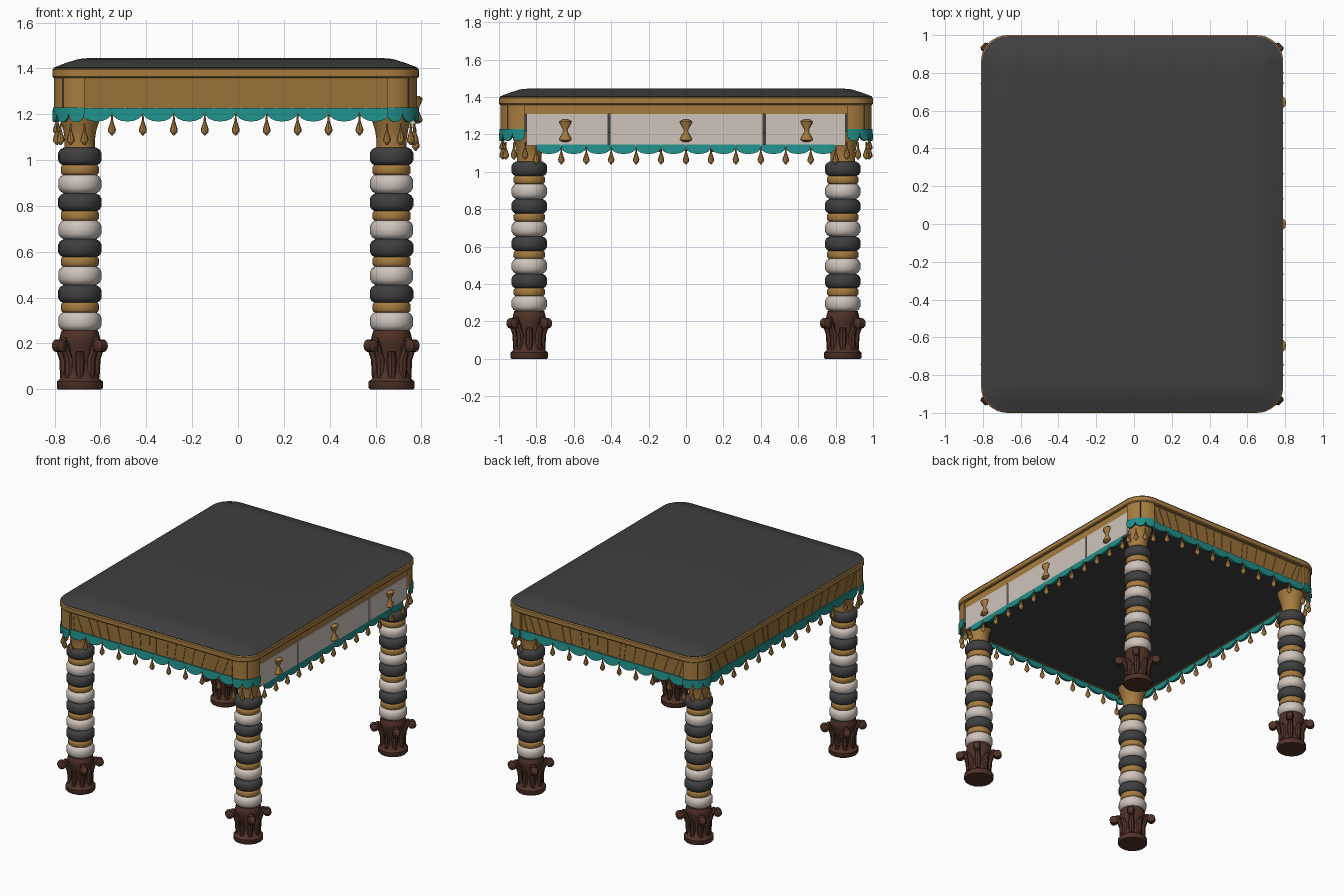
import bpy, bmesh, math, random

random.seed(4)
if "Cube" in bpy.data.objects:
    bpy.data.objects.remove(bpy.data.objects["Cube"], do_unlink=True)

HW, HL, R, CX = 0.80, 1.0, 0.14, -0.01     # half width, half length, corner radius, centre
made = []


def material(name, r, g, b):
    m = bpy.data.materials.new(name)
    m.use_nodes = True
    m.diffuse_color = (r, g, b, 1)
    m.node_tree.nodes["Principled BSDF"].inputs["Base Color"].default_value = (r, g, b, 1)
    return m


GOLD = material("gold", 0.38, 0.20, 0.05)
BRONZE = material("carved gold", 0.32, 0.165, 0.04)
DARK = material("charcoal", 0.05, 0.05, 0.052)
IVORY = material("ivory", 0.62, 0.55, 0.50)
TEAL = material("teal", 0.014, 0.27, 0.25)
BROWN = material("dark wood", 0.08, 0.032, 0.02)


def solid(name, shells, mat, x=CX, y=0):
    """One object from closed shells, each a list of equal rings joined in order."""
    bm = bmesh.new()
    for rings in shells:
        loops = [[bm.verts.new(p) for p in ring] for ring in rings]
        for a, b in zip(loops, loops[1:]):
            for i in range(len(a)):
                j = (i + 1) % len(a)
                bm.faces.new((a[i], a[j], b[j], b[i]))
        bm.faces.new(loops[0][::-1])
        bm.faces.new(loops[-1])
    bmesh.ops.recalc_face_normals(bm, faces=bm.faces)
    mesh = bpy.data.meshes.new(name)
    bm.to_mesh(mesh)
    bm.free()
    mesh.materials.append(mat)
    ob = bpy.data.objects.new(name, mesh)
    ob.location = (x, y, 0)
    bpy.context.collection.objects.link(ob)
    made.append(ob)
    return ob


def circle(x, y, z, r, n=16, sx=1):
    return [(x + sx * r * math.cos(2 * math.pi * i / n),
             y + r * math.sin(2 * math.pi * i / n), z) for i in range(n)]


def lathe(profile, x=0, y=0, z=0, n=16, sx=1):
    return [circle(x, y, z + h, r, n, sx) for r, h in profile]


def rect(x0, x1, y0, y1, z):
    return [(x0, y0, z), (x1, y0, z), (x1, y1, z), (x0, y1, z)]


def box(x0, x1, y0, y1, z0, z1):
    return [rect(x0, x1, y0, y1, z0), rect(x0, x1, y0, y1, z1)]


def rounded(inset, z, n=8):
    r = max(R - inset * 0.7, 0.02)
    cx, cy = HW - inset - r, HL - inset - r
    pts = []
    for q, (sx, sy) in enumerate(((1, 1), (-1, 1), (-1, -1), (1, -1))):
        for k in range(n + 1):
            a = math.pi / 2 * (q + k / n)
            pts.append((sx * cx + r * math.cos(a), sy * cy + r * math.sin(a), z))
    return pts


# Paths return position and outward normal for t in 0..1
def line(x0, y0, x1, y1, nx, ny):
    return lambda t: (x0 + (x1 - x0) * t, y0 + (y1 - y0) * t, nx, ny)


def arc(sx, sy, r):
    def pos(t):
        c, s = sx * math.cos(t * math.pi / 2), sy * math.sin(t * math.pi / 2)
        return sx * (HW - R) + r * c, sy * (HL - R) + r * s, c, s
    return pos


def valance(pos, n, top, joint, depth, bulge=0.008):
    """Scalloped band that follows a path."""
    rings = []
    for i in range(n):
        for k in range(9 if i == n - 1 else 8):
            u = -math.cos(math.pi * k / 8)
            w = math.sqrt(max(0, 1 - u * u))
            x, y, nx, ny = pos((i + (u + 1) / 2) / n)
            low = top - joint - depth * w
            b = bulge * w
            rings.append([(x, y, top), (x + nx * b, y + ny * b, low),
                          (x - nx * 0.012, y - ny * 0.012, low),
                          (x - nx * 0.012, y - ny * 0.012, top)])
    return rings


DROP = ((0.003, 0.02), (0.005, -0.01), (0.008, -0.02), (0.017, -0.048), (0.016, -0.06),
        (0.010, -0.066), (0.003, -0.075))


def drops(pos, n, z, first, last):
    return [lathe(DROP, *pos(i / n)[:2], z, 8) for i in range(first, last + 1)]


# Table top and rim
solid("table_top", [[rounded(i, z) for i, z in
      ((0.012, 1.39), (0.006, 1.403), (0.06, 1.424), (0.115, 1.441), (0.16, 1.445))]], DARK)
solid("top_rim", [[rounded(i, z) for i, z in
      ((0.006, 1.358), (0, 1.364), (0, 1.394), (0.006, 1.4))]], GOLD)
solid("underside_panel", [box(-0.755, 0.755, -0.955, 0.955, 1.21, 1.36),
      [rect(0.73, 0.765, -0.85, 0.85, 1.14), rect(0.5, 0.765, -0.85, 0.85, 1.212)]], DARK)

# Aprons on three sides, a rail above the drawers
solid("apron", [box(-0.68, 0.68, -0.972, -0.95, 1.21, 1.36),
                box(-0.68, 0.68, 0.95, 0.972, 1.21, 1.36),
                box(-0.772, -0.75, -0.88, 0.88, 1.21, 1.36)], BRONZE)
solid("drawer_rail", [box(0.75, 0.782, -0.87, 0.87, 1.31, 1.36)], GOLD)

# Carved leaning ribs on the aprons
sides = (line(-0.66, -0.972, 0.66, -0.972, 0, -1), line(-0.66, 0.972, 0.66, 0.972, 0, 1),
         line(-0.772, -0.86, -0.772, 0.86, -1, 0))
ribs = []
for pos in sides:
    for i in range(18):
        t = (i + 0.5 + random.uniform(-0.3, 0.3)) / 18
        ends = []
        for f, z in ((t, 1.225), (t + (t - 0.5) * 0.09, 1.35)):
            x, y, nx, ny = pos(min(max(f, 0.01), 0.99))
            ax, ay, o = abs(ny) * 0.004, abs(nx) * 0.004, 0.004
            ends.append([(x - ax, y - ay, z), (x + ax, y + ay, z),
                         (x + ax + nx * o, y + ay + ny * o, z),
                         (x - ax + nx * o, y - ay + ny * o, z)])
        ribs.append(ends)
solid("apron_carving", ribs, BRONZE)

# Drawers and hourglass handles
solid("drawers", [box(0.75, 0.785, a, b, 1.142, 1.308) for a, b in
      ((-0.852, -0.417), (-0.405, 0.412), (0.424, 0.852))], IVORY)
HANDLE = ((0.015, -0.06), (0.034, -0.05), (0.032, -0.04), (0.012, -0.006), (0.012, 0.006),
          (0.032, 0.04), (0.034, 0.05), (0.015, 0.06))
solid("drawer_handles", [lathe(HANDLE, 0.79, y, 1.22, 10, 0.75) for y in (-0.645, 0, 0.645)], GOLD)

# Scalloped trim with hanging drops
trim, beads, corners = [], [], []
for s in (-1, 1):
    p = line(-0.675, s * 0.98, 0.675, s * 0.98, 0, s)
    trim.append(valance(p, 10, 1.228, 0.02, 0.04))
    beads += drops(p, 10, 1.182, 1, 9)
p = line(-0.78, -0.86, -0.78, 0.86, -1, 0)
trim.append(valance(p, 12, 1.228, 0.02, 0.04))
beads += drops(p, 12, 1.182, 1, 11)
p = line(0.785, -0.80, 0.785, 0.80, 1, 0)
trim.append(valance(p, 12, 1.145, 0.015, 0.035))
beads += drops(p, 12, 1.115, 0, 12)
for sx in (-1, 1):
    for sy in (-1, 1):
        p = arc(sx, sy, R - 0.002)
        trim.append(valance(p, 3, 1.23, 0.025, 0.04, 0.002))
        beads += drops(arc(sx, sy, R - 0.02), 3, 1.14, 0, 3)
        q = arc(sx, sy, R - 0.008)
        outline = [q(k / 8)[:2] for k in range(9)] + [(sx * (HW - R), sy * (HL - R))]
        corners.append([[(x, y, z) for x, y in outline] for z in (1.2, 1.36)])
solid("scalloped_trim", trim, TEAL)
solid("trim_drops", beads, GOLD)
solid("corner_blocks", corners, GOLD)


# Legs: stacked beads, flared head, carved foot
def bead(z0, z1, r, soft):
    return lathe([(r - soft, z0), (r - soft * 0.35, z0 + soft * 0.4), (r, z0 + soft),
                  (r, z1 - soft), (r - soft * 0.35, z1 - soft * 0.4), (r - soft, z1)])


def around(pts, a):
    c, s = math.cos(a), math.sin(a)
    return [(x * c - y * s, x * s + y * c, z) for x, y, z in pts]


steps = [0.253 + 0.2 * k for k in range(4)]
ivory_beads = [bead(z, z + 0.086, 0.094, 0.026) for z in steps]
gold_beads = [bead(z + 0.082, z + 0.126, 0.083, 0.01) for z in steps]
dark_beads = [bead(z + 0.122, z + 0.202, 0.095, 0.024) for z in steps]
head = [lathe(((0.066, 1.045), (0.066, 1.09), (0.072, 1.13), (0.085, 1.17), (0.1, 1.215)))]
foot = [lathe(((0.095, 0), (0.1, 0.006), (0.1, 0.034), (0.09, 0.042), (0.082, 0.05), (0.072, 0.08),
               (0.068, 0.13), (0.075, 0.18), (0.09, 0.215), (0.086, 0.235), (0.08, 0.256)))]
LEAF = ((0.070, 0.016, 0.05), (0.068, 0.02, 0.09), (0.068, 0.022, 0.13), (0.082, 0.018, 0.16),
        (0.092, 0.012, 0.168))
for k in range(8):
    foot.append([around(circle(d, 0, z, r, 8), k * math.pi / 4) for d, r, z in LEAF])
for k in range(4):
    a = math.pi / 4 + k * math.pi / 2
    # rolled corner scroll and the arm that carries it
    foot.append([around([(0.127 + r * math.cos(t * math.pi / 6), w, 0.19 + r * math.sin(t * math.pi / 6))
                         for t in range(12)], a)
                 for r, w in ((0.016, -0.026), (0.028, -0.018), (0.028, 0.018), (0.016, 0.026))])
    foot.append([around(circle(d, 0, z, r, 8), a) for d, r, z in
                 ((0.07, 0.016, 0.13), (0.085, 0.018, 0.175), (0.105, 0.02, 0.21), (0.1, 0.012, 0.225))])

parts = (("leg_ivory_beads", ivory_beads, IVORY), ("leg_gold_beads", gold_beads, GOLD),
         ("leg_dark_beads", dark_beads, DARK), ("leg_head", head, GOLD), ("leg_foot", foot, BROWN))
for name, shells, mat in parts:
    first = solid("front_right_" + name, shells, mat, CX - 0.68, -0.838)
    for label, sx, sy in (("front_left_", 1, -1), ("back_right_", -1, 1), ("back_left_", 1, 1)):
        ob = bpy.data.objects.new(label + name, first.data)
        ob.location = (CX + sx * 0.68, sy * 0.838, 0)
        bpy.context.collection.objects.link(ob)

# Smooth shading with crisp edges
bpy.ops.object.select_all(action="DESELECT")
for ob in made:
    ob.select_set(True)
bpy.context.view_layer.objects.active = made[0]
bpy.ops.object.shade_smooth_by_angle(angle=math.radians(40))
